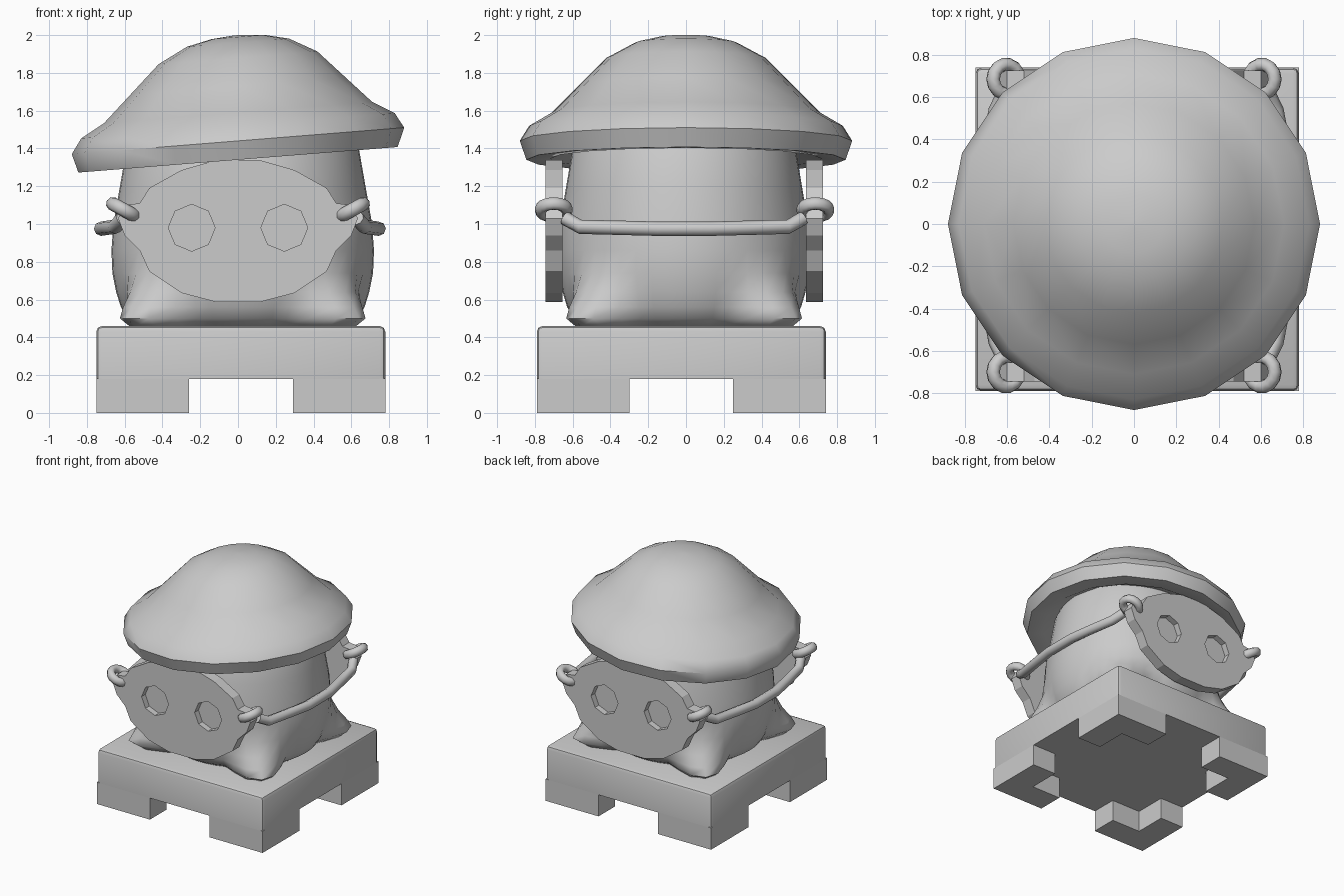
import bpy, bmesh, math
from mathutils import Vector, Matrix

if "Cube" in bpy.data.objects:
    bpy.data.objects.remove(bpy.data.objects["Cube"])

stone = bpy.data.materials.new("plain_grey")
stone.diffuse_color = (0.6, 0.6, 0.6, 1)
stone.use_nodes = True
stone.node_tree.nodes["Principled BSDF"].inputs["Base Color"].default_value = stone.diffuse_color


def make(name, bm, smooth=None):
    bmesh.ops.recalc_face_normals(bm, faces=bm.faces[:])
    me = bpy.data.meshes.new(name)
    bm.to_mesh(me)
    bm.free()
    ob = bpy.data.objects.new(name, me)
    bpy.context.collection.objects.link(ob)
    me.materials.append(stone)
    if smooth:
        bpy.ops.object.select_all(action='DESELECT')
        ob.select_set(True)
        bpy.context.view_layer.objects.active = ob
        bpy.ops.object.shade_smooth_by_angle(angle=math.radians(smooth))
    return ob


def loft(bm, rings, closed=False):
    """Skin a list of equally sized point loops, capping both ends."""
    vs = [[bm.verts.new(p) for p in r] for r in rings]
    n = len(vs[0])
    pairs = list(zip(vs, vs[1:])) + ([(vs[-1], vs[0])] if closed else [])
    for a, b in pairs:
        for i in range(n):
            j = (i + 1) % n
            bm.faces.new((a[i], a[j], b[j], b[i]))
    if not closed:
        bm.faces.new(vs[0])
        bm.faces.new(vs[-1])


def prism(bm, outline, z0, z1):
    loft(bm, [[(x, y, z) for x, y in outline] for z in (z0, z1)])


# Pedestal slab with a softened top edge
X0, X1, Y0, Y1 = -0.75, 0.78, -0.79, 0.74
bm = bmesh.new()
prism(bm, [(X0, Y0), (X1, Y0), (X1, Y1), (X0, Y1)], 0.18, 0.46)
edges = [e for e in bm.edges if max(v.co.z for v in e.verts) > 0.4]
bmesh.ops.bevel(bm, geom=edges, offset=0.03, segments=2, profile=0.5, affect='EDGES')
make("pedestal_slab", bm, 40)

# L-shaped corner feet of the pedestal
L, T = 0.49, 0.22
corner = [(0, 0), (L, 0), (L, T), (T, T), (T, L), (0, L)]
bm = bmesh.new()
for cx, sx in ((X0, 1), (X1, -1)):
    for cy, sy in ((Y0, 1), (Y1, -1)):
        prism(bm, [(cx + sx * x, cy + sy * y) for x, y in corner], 0, 0.181)
make("pedestal_feet", bm)

# Barrel body whose lower corners swell into four stubby legs
body_profile = [  # height, radius, leg bulge
    (0.455, 0.54, 0.26), (0.50, 0.61, 0.26), (0.56, 0.645, 0.19), (0.64, 0.67, 0.10),
    (0.74, 0.69, 0.025), (0.86, 0.695, 0), (1.0, 0.685, 0), (1.2, 0.65, 0),
    (1.4, 0.615, 0), (1.6, 0.52, 0)]
rings = []
for z, r, leg in body_profile:
    ring = []
    for i in range(48):
        a = math.tau * i / 48
        q = r + leg * max(0, -math.cos(4 * a)) ** 1.5
        ring.append((0.025 + q * math.cos(a), -0.01 + 0.96 * q * math.sin(a), z))
    rings.append(ring)
bm = bmesh.new()
loft(bm, rings)
make("body", bm, 50)

# Tilted mushroom hat with a thick rolled brim
hat_profile = [(0.02, 2.0), (0.14, 1.99), (0.27, 1.96), (0.42, 1.88), (0.57, 1.73), (0.71, 1.59),
               (0.83, 1.52), (0.88, 1.44), (0.845, 1.34), (0.72, 1.345), (0.6, 1.42)]
bm = bmesh.new()
loft(bm, [[(r * math.cos(math.tau * i / 16), r * math.sin(math.tau * i / 16),
            z + 0.08 * r * math.cos(math.tau * i / 16)) for i in range(16)]
          for r, z in hat_profile])
make("hat", bm, 50)

# Face plates front and back, with side ears and sunken eight-sided eyes
half = [(0.11, 1.34), (0.30, 1.285), (0.47, 1.19), (0.52, 1.11), (0.60, 1.10), (0.635, 1.03),
        (0.60, 0.94), (0.52, 0.86), (0.47, 0.75), (0.30, 0.635), (0.12, 0.588)]
outline = half + [(-x, z) for x, z in reversed(half)]


def face_plate(name, y_out, y_in):
    bm = bmesh.new()
    loft(bm, [[(x, y, z) for x, z in outline] for y in (y_out, y_in)])
    plate = make(name, bm)
    bm = bmesh.new()
    step = 0.05 if y_in > y_out else -0.05
    for cx in (-0.245, 0.245):
        loft(bm, [[(cx + 0.124 * math.cos(math.tau * i / 8), y,
                    0.98 + 0.124 * math.sin(math.tau * i / 8)) for i in range(8)]
                  for y in (y_out - step, y_out + step)])
    cutter = make(name + "_eye_cutter", bm)
    cutter.hide_render = True
    cutter.hide_set(True)
    mod = plate.modifiers.new("eyes", 'BOOLEAN')
    mod.operation = 'DIFFERENCE'
    mod.solver = 'EXACT'
    mod.object = cutter


face_plate("front_face_plate", -0.745, -0.655)
face_plate("back_face_plate", 0.725, 0.635)

# Rope loops threaded through the plate ears
bm = bmesh.new()
for sx in (-1, 1):
    for cy in (-0.70, 0.685):
        m = Matrix.Translation((sx * 0.605, cy, 1.075)) @ Matrix.Rotation(-sx * 0.5, 4, 'Y')
        rings = []
        for i in range(14):
            a = math.tau * i / 14
            rings.append([m @ Vector(((0.07 + 0.032 * math.cos(b)) * math.cos(a),
                                      (0.07 + 0.032 * math.cos(b)) * math.sin(a),
                                      0.036 * math.sin(b)))
                          for b in (math.tau * k / 8 for k in range(8))])
        loft(bm, rings, closed=True)
make("rope_loops", bm, 60)

# Side ropes running round the body from front to back loops
path = [(0.62, -0.64, 1.03), (0.66, -0.56, 0.985), (0.70, -0.35, 0.98), (0.735, -0.15, 0.975),
        (0.735, 0.13, 0.975), (0.70, 0.33, 0.98), (0.66, 0.54, 0.985), (0.62, 0.62, 1.03)]
for side, sx in (("left", -1), ("right", 1)):
    bm = bmesh.new()
    rings = []
    for k, p in enumerate(path):
        d = Vector(path[min(k + 1, len(path) - 1)]) - Vector(path[max(k - 1, 0)])
        out = d.cross(Vector((0, 0, 1))).normalized()
        up = out.cross(d).normalized()
        ring = [Vector(p) + 0.038 * (out * math.cos(b) + up * math.sin(b))
                for b in (math.tau * i / 8 for i in range(8))]
        rings.append([(sx * v.x + 0.01, v.y, v.z) for v in ring])
    loft(bm, rings)
    make(side + "_rope", bm, 60)
